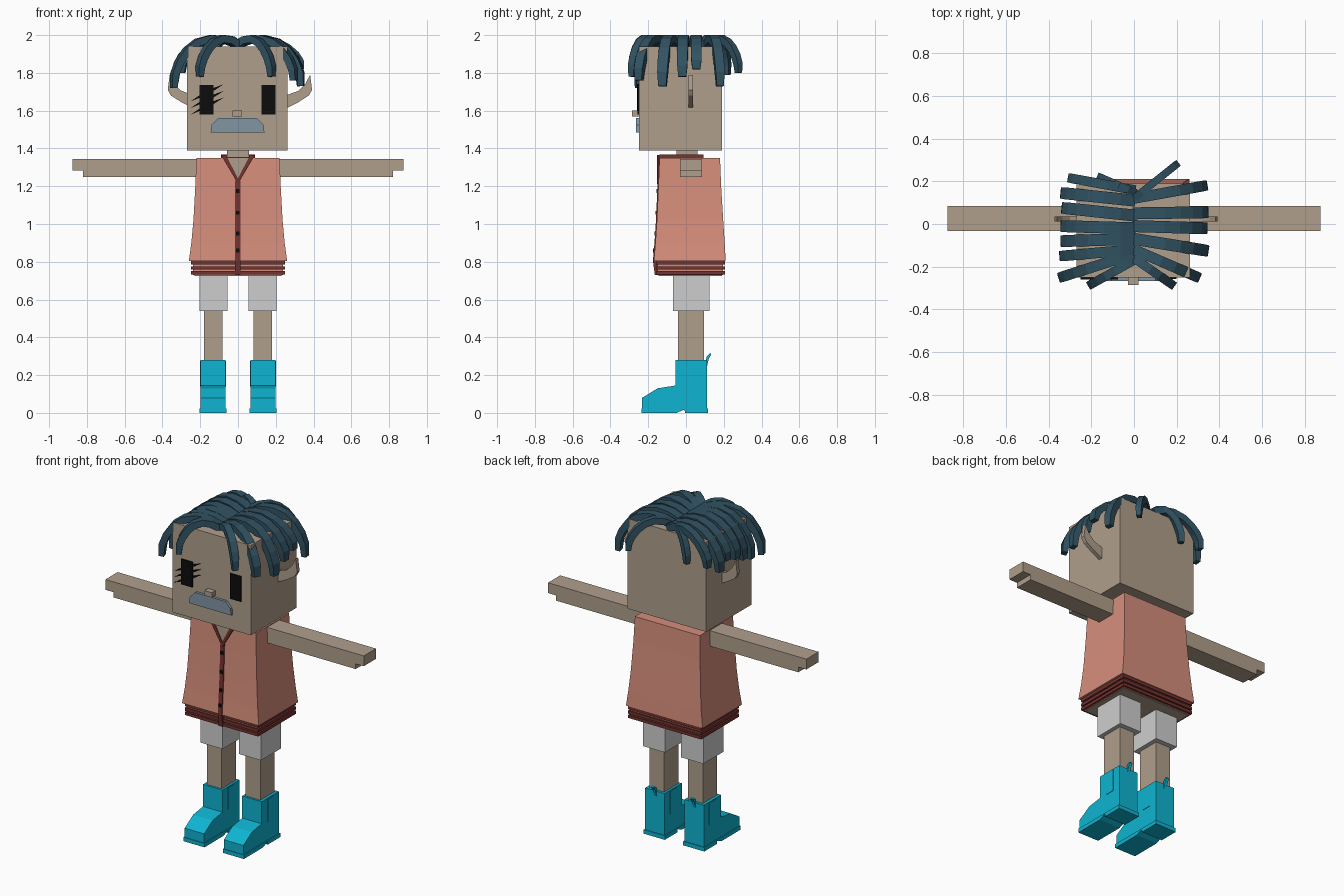
import bpy, bmesh
from mathutils import Vector

cube = bpy.data.objects.get("Cube")
if cube:
    bpy.data.objects.remove(cube, do_unlink=True)


def material(name, r, g, b):
    def linear(v):
        v /= 255
        return v / 12.92 if v < 0.04 else ((v + 0.055) / 1.055) ** 2.4
    m = bpy.data.materials.new(name)
    colour = (linear(r), linear(g), linear(b), 1)
    m.diffuse_color = colour
    m.use_nodes = True
    m.node_tree.nodes["Principled BSDF"].inputs["Base Color"].default_value = colour
    return m


skin = material("tan skin", 176, 159, 140)
salmon = material("salmon cloth", 214, 142, 124)
maroon = material("dark red trim", 116, 50, 46)
white = material("pale grey cloth", 206, 206, 206)
cyan = material("cyan boots", 14, 181, 210)
hair = material("blue hair", 49, 82, 98)
slate = material("slate moustache", 130, 150, 164)
black = material("black", 12, 12, 12)


def finish(name, bm, mat):
    bmesh.ops.recalc_face_normals(bm, faces=bm.faces)
    mesh = bpy.data.meshes.new(name)
    bm.to_mesh(mesh)
    bm.free()
    mesh.materials.append(mat)
    ob = bpy.data.objects.new(name, mesh)
    bpy.context.collection.objects.link(ob)
    return ob


def loft(name, rings, mat):
    """Skin a list of equal-length point rings and cap both ends."""
    bm = bmesh.new()
    loops = [[bm.verts.new(p) for p in ring] for ring in rings]
    n = len(loops[0])
    for a, b in zip(loops, loops[1:]):
        for i in range(n):
            j = (i + 1) % n
            bm.faces.new((a[i], a[j], b[j], b[i]))
    bm.faces.new(loops[0])
    bm.faces.new(loops[-1])
    return finish(name, bm, mat)


def rect(x0, x1, y0, y1, z):
    return [(x0, y0, z), (x1, y0, z), (x1, y1, z), (x0, y1, z)]


def box(name, x, y, z, mat):
    return loft(name, [rect(*x, *y, z[0]), rect(*x, *y, z[1])], mat)


def plate_front(name, pts, y, mat):
    """Extrude an outline of x, z points along y."""
    return loft(name, [[(px, d, pz) for px, pz in pts] for d in y], mat)


def plate_side(name, pts, x, mat):
    """Extrude an outline of y, z points along x."""
    return loft(name, [[(d, py, pz) for py, pz in pts] for d in x], mat)


# Head, neck and face
box("head", (-0.27, 0.262), (-0.25, 0.19), (1.39, 1.94), skin)
box("neck", (-0.058, 0.058), (-0.05, 0.06), (1.3, 1.4), skin)
box("nose", (-0.028, 0.022), (-0.285, -0.24), (1.57, 1.6), skin)
plate_front("moustache", [(-0.145, 1.485), (-0.14, 1.525), (-0.105, 1.56),
                          (0.1, 1.56), (0.135, 1.525), (0.14, 1.485)],
            (-0.266, -0.245), slate)
for side, x in (("right", -0.168), ("left", 0.162)):
    box(side + "_eye", (x - 0.037, x + 0.037), (-0.257, -0.249), (1.58, 1.735), black)
for i, z in enumerate((1.625, 1.66, 1.695)):
    plate_front(f"eyelash_{i}", [(-0.25, z - 0.045), (-0.16, z - 0.01),
                                 (-0.075, z + 0.045), (-0.165, z + 0.012)],
                (-0.259, -0.25), black)

# Ears
ear = [(0.24, 1.61), (0.31, 1.645), (0.365, 1.68), (0.382, 1.71), (0.372, 1.79),
       (0.345, 1.74), (0.31, 1.705), (0.24, 1.68)]
for side, s in (("left", 1), ("right", -1)):
    plate_front(side + "_ear", [(s * x + 0.01, z) for x, z in ear], (0.012, 0.036), skin)

# Hair locks: root and tip on the plan, tip height, width
arc = [(0, 1.95), (0.2, 1.974), (0.42, 1.98), (0.62, 1.962), (0.78, 1.92),
       (0.9, 1.86), (0.97, 1.8)]


def lock(name, root, tip, low, width):
    root, tip = Vector(root), Vector(tip)
    drop = (1.95 - low) / 0.22
    path = []
    for f, z in arc + [(0.985, 1.73)]:
        p = root.lerp(tip, f)
        z = z if z >= 1.95 else 1.95 - (1.95 - z) * drop
        path.append(Vector((p.x, p.y, z)))
    flat = (tip - root).normalized()
    across = Vector((-flat.y, flat.x, 0))
    rings = []
    for i, p in enumerate(path):
        along = (path[min(i + 1, len(path) - 1)] - path[max(i - 1, 0)]).normalized()
        up = along.cross(across)
        taper = 1 if i < len(path) - 2 else 0.95 - 0.2 * (i - len(path) + 2)
        w, t = across * width * taper / 2, up * 0.02 * taper
        rings.append([p - w - t, p + w - t, p + w + t, p - w + t])
    loft(name, rings, hair)


locks = [
    ((0, 0.12), (0.2, 0.28), 1.8, 0.035), ((0, 0.12), (0.335, 0.18), 1.73, 0.05),
    ((0, 0.05), (0.34, 0.055), 1.82, 0.056), ((0, -0.01), (0.335, -0.02), 1.78, 0.056),
    ((0, -0.07), (0.34, -0.125), 1.73, 0.056), ((0, -0.12), (0.3, -0.25), 1.76, 0.05),
    ((0, -0.16), (0.18, -0.285), 1.78, 0.042),
    ((0, 0.15), (-0.16, 0.22), 1.79, 0.035), ((0, 0.16), (-0.3, 0.215), 1.8, 0.045),
    ((0, 0.11), (-0.335, 0.145), 1.76, 0.056), ((0, 0.04), (-0.33, 0.075), 1.8, 0.056),
    ((0, -0.02), (-0.335, -0.01), 1.78, 0.056), ((0, -0.07), (-0.335, -0.08), 1.75, 0.056),
    ((0, -0.12), (-0.34, -0.15), 1.73, 0.05), ((0, -0.14), (-0.345, -0.25), 1.72, 0.05),
    ((0, -0.17), (-0.205, -0.285), 1.78, 0.042),
]
for i, (root, tip, low, width) in enumerate(locks):
    lock(f"hair_lock_{i}", root, tip, low, width)

# Sleeveless shirt with ribbed hem
loft("shirt", [rect(-w, w, y0, y1, z) for z, w, y0, y1 in (
    (0.805, 0.26, -0.17, 0.21), (0.9, 0.247, -0.162, 0.205), (1.02, 0.236, -0.154, 0.197),
    (1.2, 0.226, -0.146, 0.186), (1.35, 0.22, -0.14, 0.18))], salmon)
box("hem", (-0.238, 0.238), (-0.15, 0.197), (0.73, 0.81), salmon)
box("hem_underside", (-0.23, 0.23), (-0.145, 0.19), (0.726, 0.731), skin)
for i, z in enumerate((0.732, 0.758, 0.786)):
    box(f"hem_rib_{i}", (-0.248, 0.248), (-0.16, 0.207), (z, z + 0.018), maroon)

# Neck opening, collar, placket and buttons
plate_front("neck_opening", [(-0.075, 1.353), (0, 1.23), (0.075, 1.353)], (-0.15, -0.1), skin)
box("neck_base", (-0.07, 0.07), (-0.14, 0.08), (1.345, 1.354), skin)
for side, s in (("left", 1), ("right", -1)):
    plate_front(side + "_lapel", [(0, 1.212), (0, 1.242), (s * 0.064, 1.365), (s * 0.09, 1.365)],
                (-0.154, -0.135), maroon)
    box(side + "_collar", sorted((s * 0.064, s * 0.09)), (-0.14, 0.09), (1.345, 1.367), maroon)
box("back_collar", (-0.09, 0.09), (0.068, 0.092), (1.345, 1.367), maroon)
plate_side("placket", [(-0.165, 0.73), (-0.175, 0.805), (-0.167, 0.9), (-0.159, 1.02),
                       (-0.151, 1.2), (-0.15, 1.23), (-0.1, 1.23), (-0.1, 0.73)],
           (-0.015, 0.012), maroon)
for i, (y, z) in enumerate(((-0.174, 0.86), (-0.167, 0.95), (-0.161, 1.06), (-0.156, 1.175))):
    box(f"button_{i}", (-0.011, 0.008), (y, y + 0.02), (z - 0.01, z + 0.01), black)

# Boot outlines, side on
boot = [(-0.232, 0.02), (-0.232, 0.08), (-0.15, 0.13), (-0.1, 0.138), (-0.055, 0.145),
        (-0.055, 0.28), (0.11, 0.28), (0.11, 0.02)]
sole = [(-0.236, 0), (-0.236, 0.024), (0.116, 0.024), (0.116, 0), (-0.005, 0),
        (-0.008, 0.018), (-0.05, 0)]

# Arms and legs
for side, s in (("left", 1), ("right", -1)):
    plate_front(side + "_arm", [(s * x, z) for x, z in (
        (0.2, 1.25), (0.82, 1.25), (0.82, 1.282), (0.875, 1.282), (0.875, 1.345), (0.2, 1.345))],
        (-0.033, 0.085), skin)

    def span(a, b):
        return sorted((s * a, s * b))

    box(side + "_shorts_leg", span(0.055, 0.205), (-0.07, 0.125), (0.54, 0.735), white)
    box(side + "_leg", span(0.081, 0.181), (-0.043, 0.095), (0.26, 0.55), skin)
    plate_side(side + "_boot", boot, span(0.067, 0.199), cyan)
    plate_side(side + "_sole", sole, span(0.062, 0.205), cyan)
    for part, x in (("outer", 0.199), ("inner", 0.067)):
        box(f"{side}_boot_{part}_panel", span(x - 0.003, x + 0.003), (0, 0.06), (0.14, 0.275), cyan)
    plate_side(side + "_pull_tab", [(0.1, 0.26), (0.11, 0.3), (0.128, 0.317), (0.134, 0.31),
                                    (0.12, 0.285), (0.112, 0.25)], span(0.123, 0.141), cyan)
